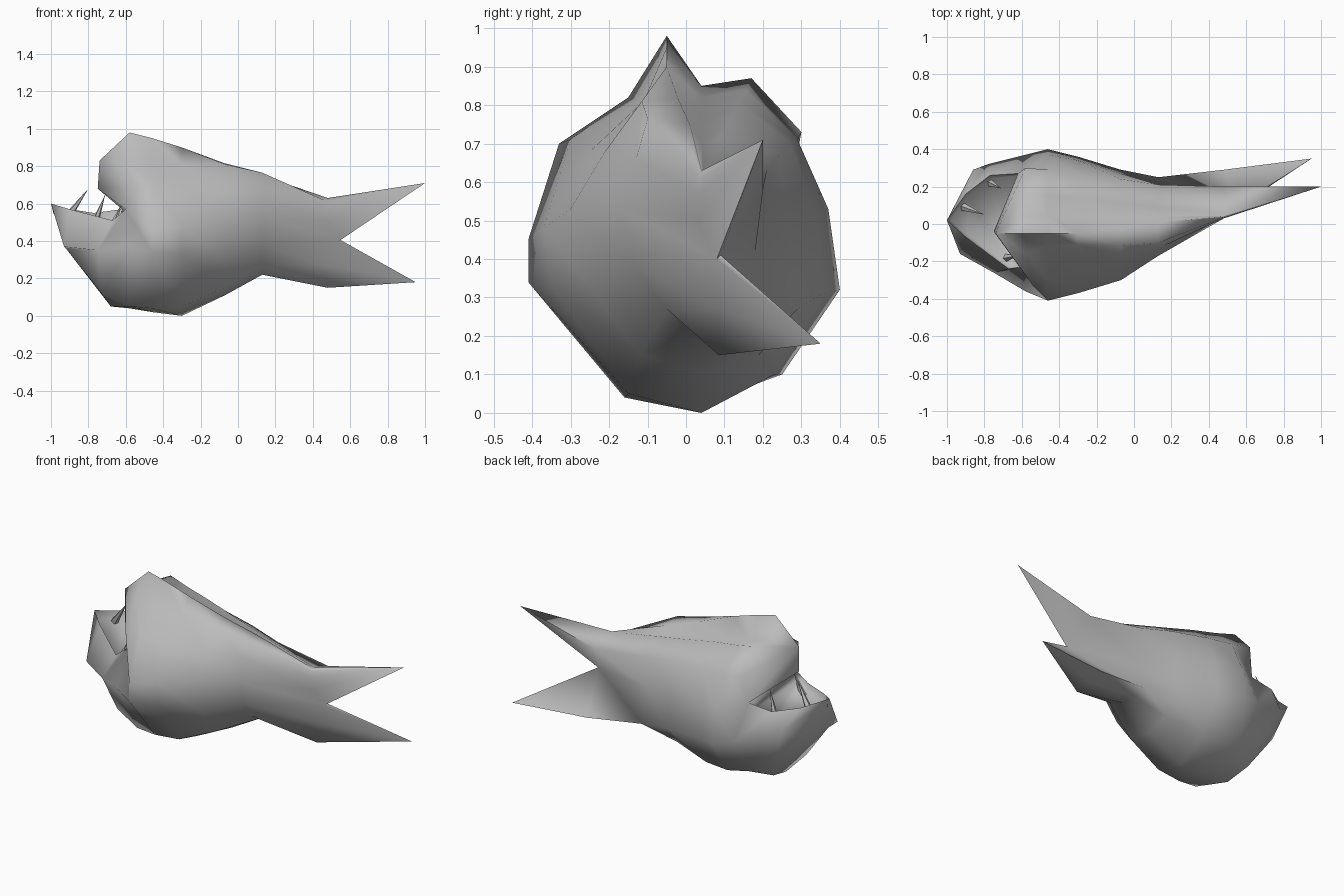
import bpy
import bmesh
from mathutils import Vector

default_cube = bpy.data.objects.get("Cube")
if default_cube:
    bpy.data.objects.remove(default_cube, do_unlink=True)

skin = bpy.data.materials.new("plain grey")
skin.use_nodes = True
grey = (0.5, 0.5, 0.5, 1)
skin.diffuse_color = grey
skin.node_tree.nodes["Principled BSDF"].inputs["Base Color"].default_value = grey


def finish(name, bm, sharp_angle):
    """Turn a bmesh into a smooth shaded, coloured object."""
    bmesh.ops.recalc_face_normals(bm, faces=bm.faces)
    mesh = bpy.data.meshes.new(name)
    bm.to_mesh(mesh)
    bm.free()
    mesh.materials.append(skin)
    part = bpy.data.objects.new(name, mesh)
    bpy.context.collection.objects.link(part)
    bpy.ops.object.select_all(action='DESELECT')
    part.select_set(True)
    bpy.context.view_layer.objects.active = part
    bpy.ops.object.shade_smooth_by_angle(angle=sharp_angle)
    return part


def section(bm, x, outline):
    """Add one cross-section of (y, z) points at a given x."""
    return [bm.verts.new((x, y, z)) for y, z in outline]


def points(bm, coords):
    return [bm.verts.new(c) for c in coords]


def bridge(bm, first, second, closed=True):
    """Join two equally long rows of vertices with quads."""
    count = len(first)
    for i in range(count if closed else count - 1):
        j = (i + 1) % count
        bm.faces.new((first[i], first[j], second[j], second[i]))


def fan(bm, row, apex, closed=True):
    """Join a row of vertices to a single point."""
    count = len(row)
    for i in range(count if closed else count - 1):
        bm.faces.new((row[i], row[(i + 1) % count], apex))


body = bmesh.new()

# Trunk sections: right ridge, right side, belly, left side, left ridge, valley
mouth_ring = section(body, -.58, [
    (-.05, .98), (-.15, .82), (-.33, .7), (-.23, .57), (-.36, .37), (-.16, .05),
    (.02, .04), (.21, .11), (.37, .35), (.27, .57), (.3, .73), (.17, .87), (.04, .85)])
chest_ring = section(body, -.46, [
    (-.05, .95), (-.12, .81), (-.3, .71), (-.41, .45), (-.41, .34), (-.16, .04),
    (.03, .02), (.25, .1), (.4, .32), (.37, .53), (.29, .71), (.155, .84), (.04, .82)])
belly_ring = section(body, -.3, [
    (-.05, .9), (-.11, .81), (-.25, .68), (-.37, .48), (-.35, .33), (-.15, .05),
    (.04, 0), (.23, .1), (.36, .31), (.34, .52), (.27, .7), (.135, .81), (.04, .79)])
middle_ring = section(body, -.07, [
    (-.02, .815), (-.115, .81), (-.21, .68), (-.3, .53), (-.23, .3), (-.12, .15),
    (.05, .11), (.19, .15), (.29, .27), (.27, .48), (.24, .67), (.11, .755), (.04, .745)])
rear_ring = section(body, .13, [
    (.01, .75), (-.1, .765), (-.13, .66), (-.17, .53), (-.13, .38), (-.05, .27),
    (.06, .22), (.16, .22), (.25, .23), (.18, .42), (.21, .63), (.085, .71), (.04, .7)])
tail_ring = section(body, .48, [
    (.04, .63), (.035, .61), (.03, .57), (.03, .5), (.08, .4), (.085, .27),
    (.085, .15), (.19, .165), (.29, .19), (.09, .41), (.2, .58), (.055, .63), (.045, .63)])

rings = [mouth_ring, chest_ring, belly_ring, middle_ring, rear_ring, tail_ring]
for front, back in zip(rings, rings[1:]):
    bridge(body, front, back)

# Notch of the tail lies a little behind its last section
for index in (4, 9):
    tail_ring[index].co.x = .54

# Mouth corners reach forward, the right brow lies further back
mouth_ring[2].co.x = -.54
mouth_ring[3].co.x = -.6
mouth_ring[9].co.x = -.62

# Upper and lower tail lobes
upper_tip, lower_tip = points(body, [(1, .2, .71), (.95, .35, .18)])
fan(body, tail_ring[9:] + tail_ring[:5], upper_tip)
fan(body, tail_ring[4:10], lower_tip)

# Upper head: brow, lip and palate
lip_top, lip_bottom = points(body, [(-.74, -.05, .83), (-.75, -.04, .68)])
upper_arc = mouth_ring[9:] + mouth_ring[:4]
fan(body, upper_arc[1:-1], lip_top, closed=False)
body.faces.new((upper_arc[0], upper_arc[1], lip_top, lip_bottom))
body.faces.new((upper_arc[-2], upper_arc[-1], lip_bottom, lip_top))
body.faces.new((upper_arc[0], lip_bottom, upper_arc[-1]))

# Lower jaw, running forward to a pointed chin
lower_arc = mouth_ring[3:10]
jaw_arc = points(body, [
    (-.67, -.24, .51), (-.75, -.26, .35), (-.73, -.14, .12), (-.68, -.01, .05),
    (-.7, .14, .09), (-.78, .32, .4), (-.77, .26, .55)])
chin_arc = points(body, [
    (-.9, -.07, .57), (-.93, -.16, .37), (-.92, -.08, .36), (-.92, .02, .36),
    (-.91, .1, .36), (-.86, .29, .46), (-.9, .16, .57)])
jaw_tip = body.verts.new((-1, .02, .6))
bridge(body, lower_arc, jaw_arc, closed=False)
bridge(body, jaw_arc, chin_arc, closed=False)
fan(body, chin_arc, jaw_tip, closed=False)

# Mouth floor, sunk below the rim of the jaw
floor = [
    body.faces.new((lower_arc[0], lower_arc[-1], jaw_arc[-1], jaw_arc[0])),
    body.faces.new((jaw_arc[0], jaw_arc[-1], chin_arc[-1], chin_arc[0])),
    body.faces.new((chin_arc[0], chin_arc[-1], jaw_tip))]
bmesh.ops.recalc_face_normals(body, faces=body.faces)
bmesh.ops.inset_region(body, faces=floor, thickness=.015)
for vert in {v for face in floor for v in face.verts}:
    vert.co.z -= .05

finish("fish_body", body, 1.5)

# Slender teeth leaning back from the jaw
teeth = {
    "front_tooth": ((-.91, .09, .53), (-.8, .05, .68)),
    "left_tooth": ((-.77, .22, .48), (-.71, .19, .65)),
    "right_tooth": ((-.68, -.18, .46), (-.62, -.17, .6)),
}
for name, (root, tip) in teeth.items():
    root, tip = Vector(root), Vector(tip)
    axis = tip - root
    tooth = bmesh.new()
    bmesh.ops.create_cone(tooth, cap_ends=True, segments=5, radius1=.022,
                          radius2=0, depth=axis.length)
    turn = axis.to_track_quat('Z', 'Y').to_matrix()
    bmesh.ops.rotate(tooth, verts=tooth.verts, matrix=turn)
    bmesh.ops.translate(tooth, verts=tooth.verts, vec=(root + tip) / 2)
    finish(name, tooth, .6)
